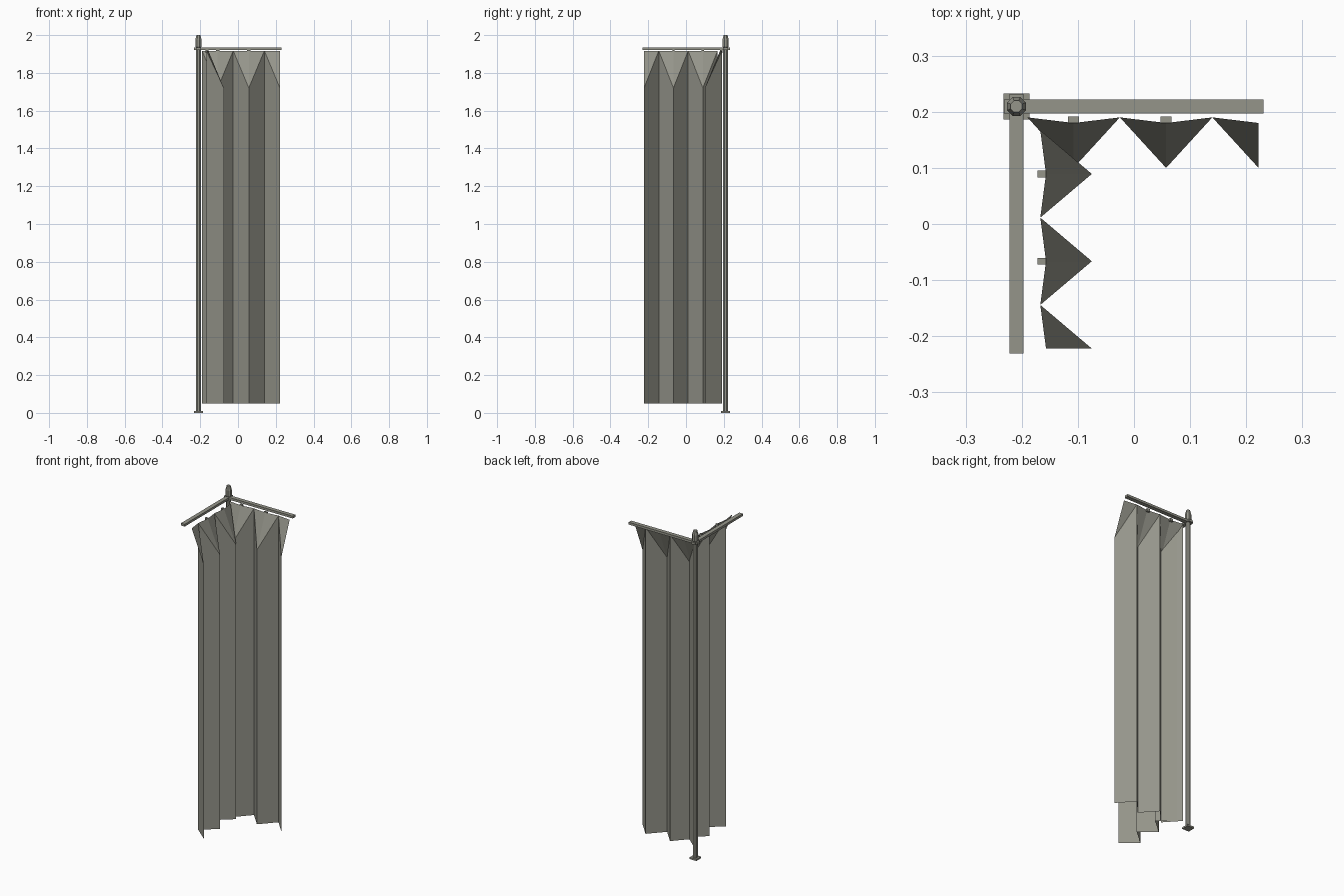
import bpy, bmesh, math

if "Cube" in bpy.data.objects:
    bpy.data.objects.remove(bpy.data.objects["Cube"])

grey = bpy.data.materials.new("warm grey")
grey.diffuse_color = (0.30, 0.30, 0.255, 1)
grey.use_nodes = True
grey.node_tree.nodes["Principled BSDF"].inputs["Base Color"].default_value = grey.diffuse_color


def make(name, verts, faces):
    me = bpy.data.meshes.new(name)
    me.from_pydata(verts, [], faces)
    me.materials.append(grey)
    ob = bpy.data.objects.new(name, me)
    bpy.context.collection.objects.link(ob)
    return ob


def box(name, x0, x1, y0, y1, z0, z1):
    v = [(x, y, z) for z in (z0, z1) for x, y in ((x0, y0), (x1, y0), (x1, y1), (x0, y1))]
    f = [(3, 2, 1, 0), (4, 5, 6, 7)] + [(i, (i + 1) % 4, (i + 1) % 4 + 4, i + 4) for i in range(4)]
    return make(name, v, f)


def lathe(name, cx, cy, profile, n=8):
    v = []
    for r, z in profile:
        for i in range(n):
            a = 2 * math.pi * (i + 0.5) / n
            v.append((cx + r * math.cos(a), cy + r * math.sin(a), z))
    f = [tuple(reversed(range(n))), tuple(range(len(v) - n, len(v)))]
    for k in range(len(profile) - 1):
        for i in range(n):
            j = (i + 1) % n
            f.append((k * n + i, k * n + j, (k + 1) * n + j, (k + 1) * n + i))
    return make(name, v, f)


# corner post with foot plate and finial
P = 0.2095
box("foot_plate", -P - 0.023, -P + 0.023, P - 0.023, P + 0.023, 0, 0.01)
lathe("post", -P, P, [(0.014, 0.01), (0.014, 1.94)])
lathe("finial", -P, P, [(0.013, 1.932), (0.018, 1.94), (0.018, 1.975), (0.011, 2.0)])

# two flat rails
box("back_rail", -0.232, 0.231, 0.197, 0.222, 1.921, 1.935)
box("side_rail", -0.222, -0.197, -0.231, 0.232, 1.921, 1.935)


def curtain(name, start, step, point, flip):
    """Pleated sheet: valleys run straight, ridges gather back at the top."""
    top, mid, low = 1.917, 1.72, 0.05
    v, f = [], []
    for i in range(6):
        s = start + i * step
        if i % 2 == 0:
            v += [point(s, 0, top), point(s, 0, top), point(s, 0, low)]
        else:
            v += [point(s, 0.01, top), point(s, 0.09, mid), point(s, 0.09, low)]
    for i in range(5):
        a, b = (i, i + 1) if i % 2 == 0 else (i + 1, i)   # a valley, b ridge
        new = [(3 * a, 3 * b + 1, 3 * b), (3 * a, 3 * a + 2, 3 * b + 2, 3 * b + 1)]
        if (i % 2 == 1) != flip:
            new = [tuple(reversed(q)) for q in new]
        f += new
    ob = make(name, v, f)
    # drop the unused duplicate valley points
    bm = bmesh.new()
    bm.from_mesh(ob.data)
    bmesh.ops.delete(bm, geom=[p for p in bm.verts if not p.link_faces], context='VERTS')
    bm.to_mesh(ob.data)
    bm.free()


curtain("back_curtain", -0.19, 0.0824, lambda s, d, z: (s, 0.19 - d, z), False)
curtain("side_curtain", 0.167, -0.0778, lambda s, d, z: (-0.167 + d * 1.02, s, z), False)

# small clips behind the gathered ridges
for i in (1, 3):
    s = -0.19 + i * 0.0824
    box("back_clip", s - 0.01, s + 0.01, 0.18, 0.192, 1.905, 1.921)
    s = 0.167 - i * 0.0778
    box("side_clip", -0.172, -0.157, s - 0.006, s + 0.006, 1.905, 1.921)
